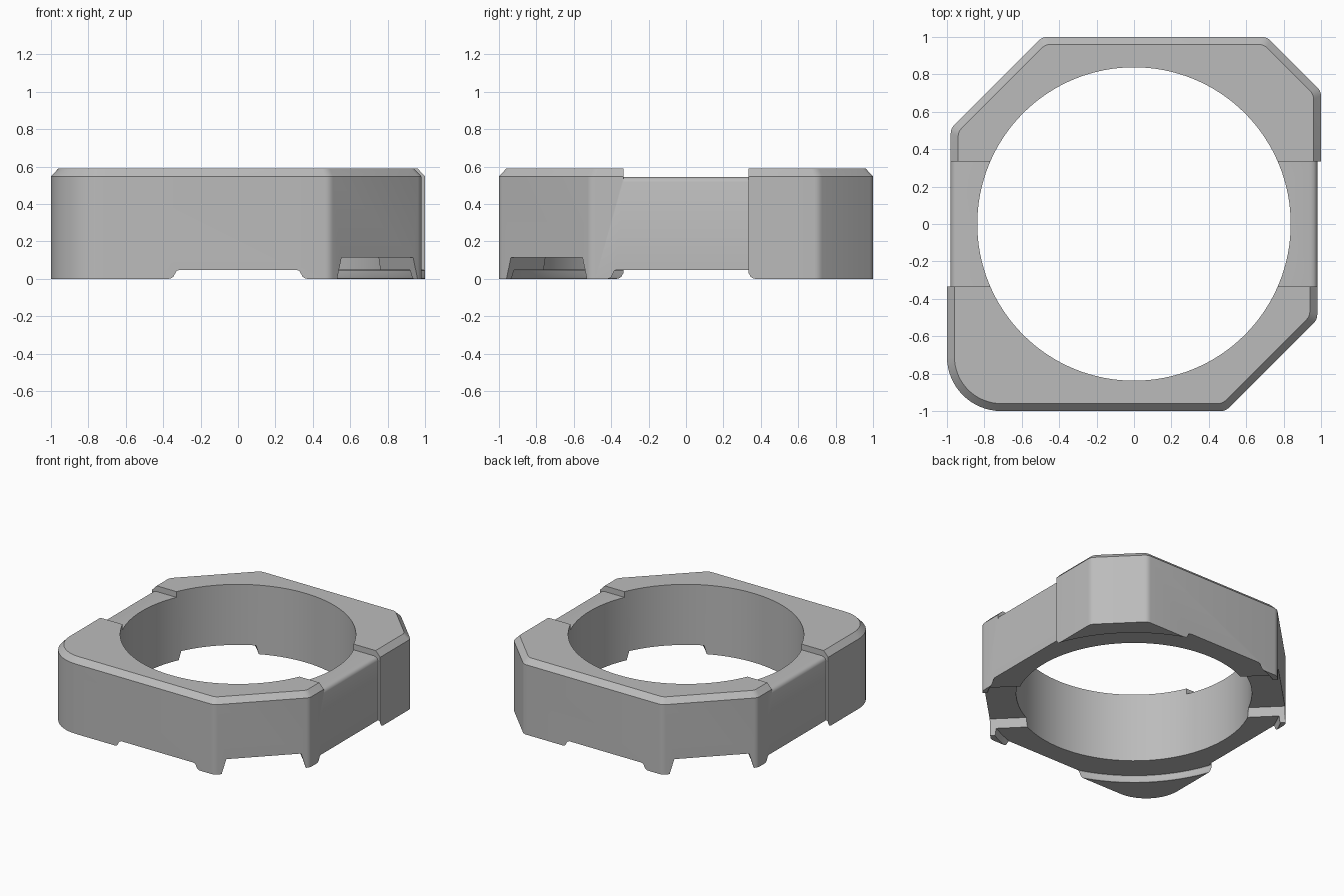
import bpy, bmesh
from math import sin, cos, pi, tan
from mathutils import Vector, Matrix

cube = bpy.data.objects.get("Cube")
if cube:
    bpy.data.objects.remove(cube, do_unlink=True)

grey = bpy.data.materials.new("plain grey")
grey.use_nodes = True
colour = (0.5, 0.5, 0.5, 1)
grey.diffuse_color = colour
grey.node_tree.nodes["Principled BSDF"].inputs["Base Color"].default_value = colour


def loft(name, rings):
    """Solid skinned through equal-length rings of points."""
    bm = bmesh.new()
    loops = [[bm.verts.new(p) for p in ring] for ring in rings]
    count = len(loops[0])
    for a, b in zip(loops, loops[1:]):
        for i in range(count):
            j = (i + 1) % count
            bm.faces.new((a[i], a[j], b[j], b[i]))
    bm.faces.new(loops[0])
    bm.faces.new(loops[-1])
    bmesh.ops.recalc_face_normals(bm, faces=bm.faces)
    mesh = bpy.data.meshes.new(name)
    bm.to_mesh(mesh)
    bm.free()
    obj = bpy.data.objects.new(name, mesh)
    bpy.context.collection.objects.link(obj)
    return obj


def circle(r, z, n=128):
    return [(r * cos(2 * pi * i / n), r * sin(2 * pi * i / n), z) for i in range(n)]


def rounded(corners, z):
    """Polygon whose corners (x, y, radius, steps) are filleted."""
    ring = []
    for i, (x, y, r, steps) in enumerate(corners):
        p = Vector((x, y))
        if r == 0:
            ring.append((x, y, z))
            continue
        u = (Vector(corners[i - 1][:2]) - p).normalized()
        v = (Vector(corners[(i + 1) % len(corners)][:2]) - p).normalized()
        half = u.angle(v) / 2
        centre = p + (u + v).normalized() * r / sin(half)
        start = p + u * r / tan(half) - centre
        sweep = start.angle_signed(p + v * r / tan(half) - centre)
        for s in range(steps + 1):
            q = centre + Matrix.Rotation(-sweep * s / steps, 2) @ start
            ring.append((q.x, q.y, z))
    return ring


def outline(d, z):
    """Outer wall shrunk inward by d."""
    k, r, step = 0.414 * d, 0.06, 0.333
    wide, thin = 1 - d, 0.98 - d
    return rounded([
        (0.49 - k, -wide, r, 4), (thin, k - 0.51, r, 4),
        (thin, step, 0, 0), (wide, step, 0, 0),
        (wide, 0.71 - k, r, 4), (0.71 - k, wide, r, 4),
        (k - 0.49, wide, r, 4), (-thin, 0.51 - k, r, 4),
        (-thin, -step, 0, 0), (-wide, -step, 0, 0),
        (-wide, -wide, 0.29 - d, 16)], z)


# Main ring body with chamfered top edge
body = loft("ring_body", [outline(0, 0), outline(0, 0.548), outline(0.04, 0.59)])

# Round bore
bore = loft("bore_cutter", [circle(0.838, -0.2), circle(0.838, 0.8)])

# Circular relief underneath that leaves the corner feet
relief = loft("relief_cutter", [circle(r, z) for r, z in (
    (1.066, -0.1), (1.066, 0), (1.061, 0.004), (1.058, 0.012),
    (1.053, 0.042), (1.048, 0.048))])

# Shallow saddle across the top with softened outer ends
side = [(0.945, 0.545), (0.962, 0.541), (0.974, 0.531), (0.982, 0.512), (1.1, 0.512), (1.1, 0.8)]
section = side + [(-x, z) for x, z in reversed(side)]
saddle = loft("saddle_cutter", [[(x, y, z) for x, z in section] for y in (-0.335, 0.335)])

# Sloped slot along the diagonal, through both cut corners
slot_section = [(-0.33, -0.1), (0.33, -0.1), (0.304, 0), (0.27, 0.115), (-0.27, 0.115), (-0.304, 0)]
slot = loft("slot_cutter", [[(d, t, z) for t, z in slot_section] for d in (-1.5, 1.5)])
slot.data.transform(Matrix.Rotation(-pi / 4, 4, 'Z'))

# Cut everything and bake the result
cutters = [bore, relief, saddle, slot]
for cutter in cutters:
    cutter.hide_render = True
    mod = body.modifiers.new(cutter.name, 'BOOLEAN')
    mod.operation = 'DIFFERENCE'
    mod.solver = 'EXACT'
    mod.object = cutter
bpy.context.view_layer.update()
baked = bpy.data.meshes.new_from_object(body.evaluated_get(bpy.context.evaluated_depsgraph_get()))
body.modifiers.clear()
body.data = baked
baked.name = "ring_body"
for cutter in cutters:
    bpy.data.objects.remove(cutter, do_unlink=True)

baked.materials.clear()
baked.materials.append(grey)
bpy.ops.object.select_all(action='DESELECT')
body.select_set(True)
bpy.context.view_layer.objects.active = body
bpy.ops.object.shade_smooth_by_angle(angle=pi / 6)
